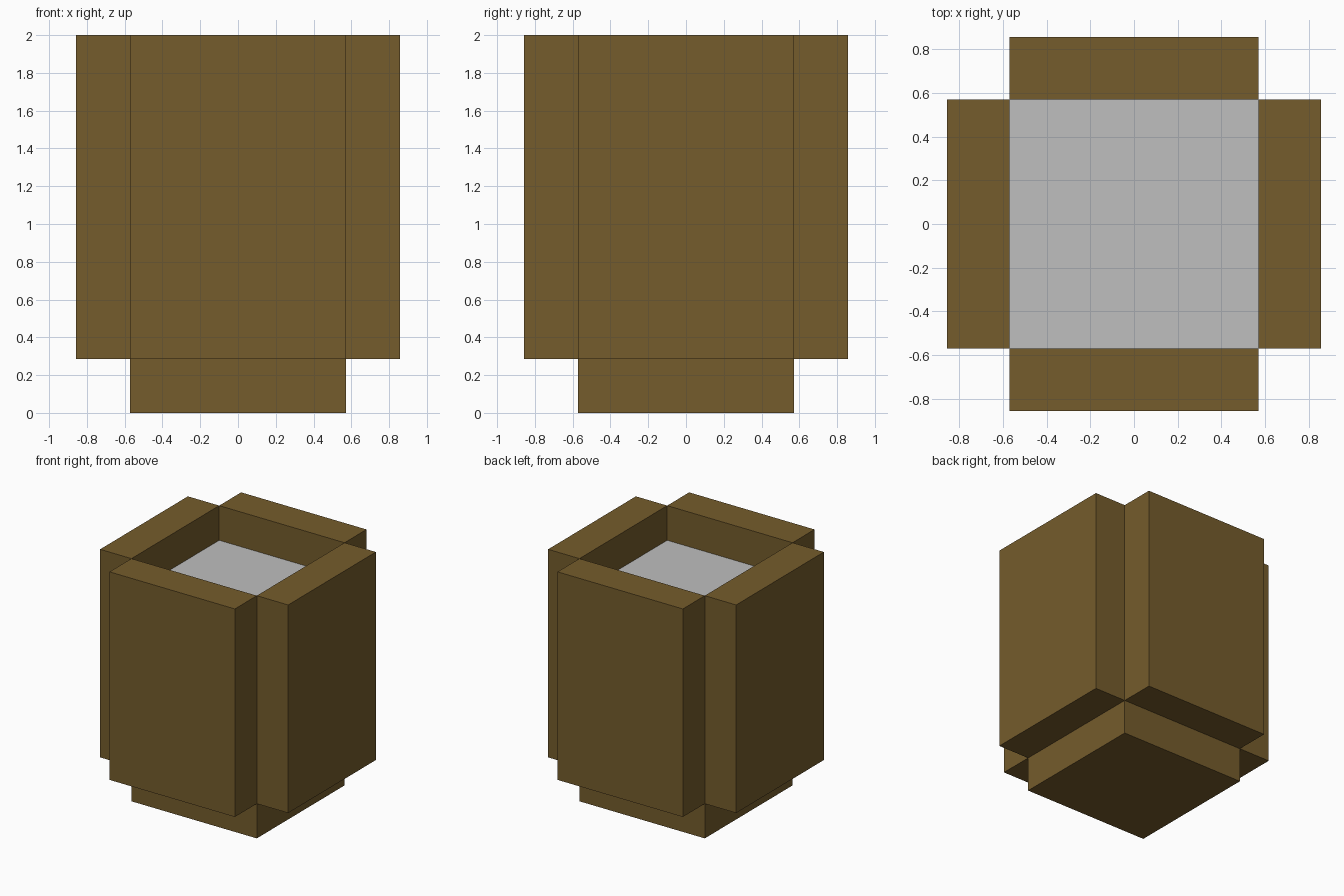
import bpy
import bmesh
from mathutils import Matrix, Vector

if "Cube" in bpy.data.objects:
    bpy.data.objects.remove(bpy.data.objects["Cube"])

U = 2 / 7          # one plank thickness
INNER = 2 * U      # half width of the inside and of the base


def material(name, rgb):
    mat = bpy.data.materials.new(name)
    mat.diffuse_color = (*rgb, 1)
    mat.use_nodes = True
    mat.node_tree.nodes["Principled BSDF"].inputs["Base Color"].default_value = mat.diffuse_color
    return mat


wood = material("brown_wood", (0.178, 0.107, 0.025))
grey = material("light_grey", (0.521, 0.521, 0.521))


def box(name, low, high, mat):
    low, high = Vector(low), Vector(high)
    bm = bmesh.new()
    bmesh.ops.create_cube(bm, size=1, matrix=Matrix.Translation((low + high) / 2)
                          @ Matrix.Diagonal((*(high - low), 1)))
    mesh = bpy.data.meshes.new(name)
    bm.to_mesh(mesh)
    bm.free()
    mesh.materials.append(mat)
    obj = bpy.data.objects.new(name, mesh)
    bpy.context.collection.objects.link(obj)
    return obj


# Base block and the filling that stops below the rim
box("base", (-INNER, -INNER, 0), (INNER, INNER, U), wood)
box("filling", (-INNER, -INNER, U), (INNER, INNER, 6 * U), grey)

# Four side panels that meet only at their inner corners
for side, s in (("front", -1), ("back", 1)):
    y = sorted((s * INNER, s * 3 * U))
    box(side + "_panel", (-INNER, y[0], U), (INNER, y[1], 2), wood)
for side, s in (("left", -1), ("right", 1)):
    x = sorted((s * INNER, s * 3 * U))
    box(side + "_panel", (x[0], -INNER, U), (x[1], INNER, 2), wood)
